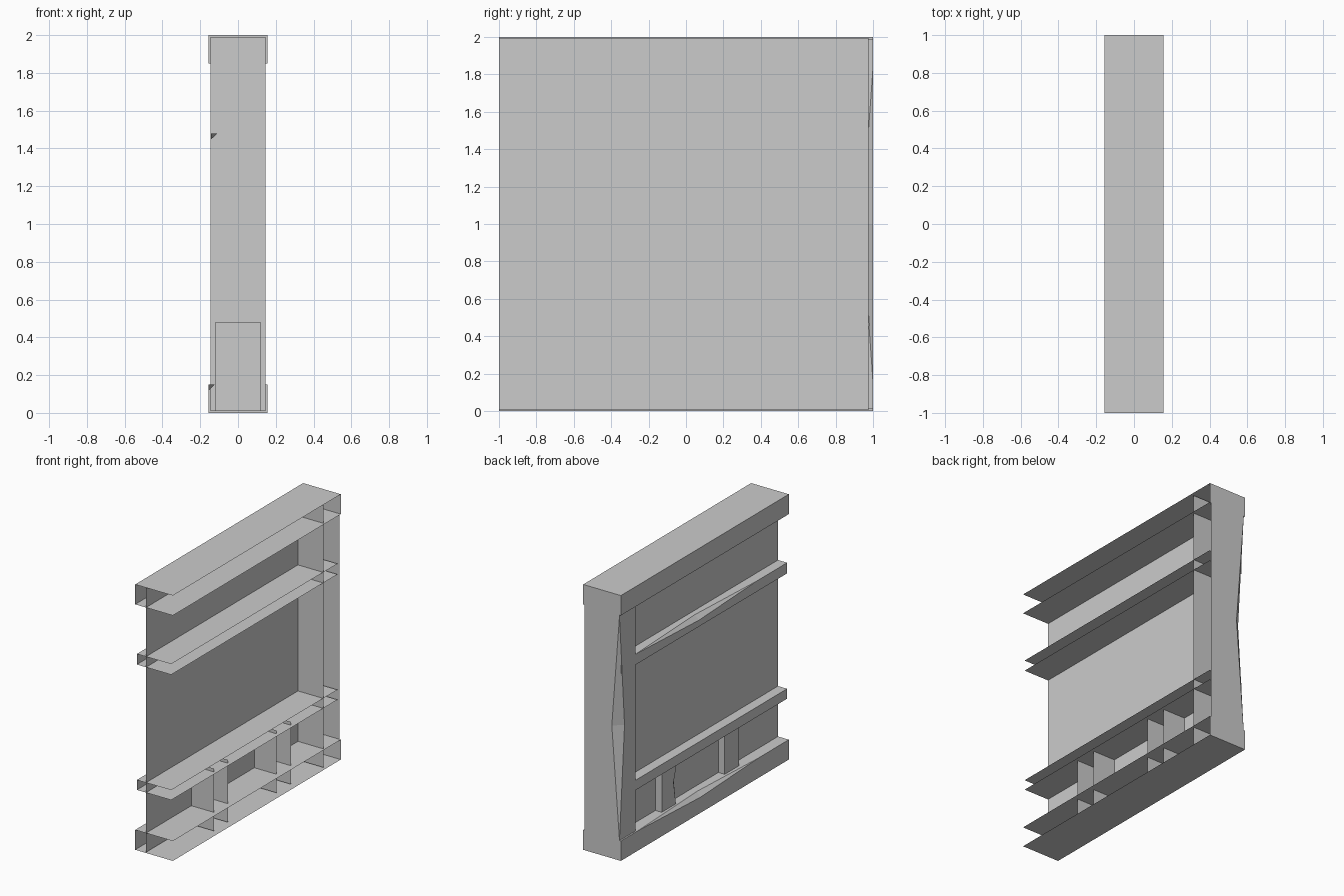
import bpy
import bmesh

cube = bpy.data.objects.get("Cube")
if cube:
    bpy.data.objects.remove(cube, do_unlink=True)

grey = bpy.data.materials.new("plain_grey")
grey.use_nodes = True
COLOUR = (0.6, 0.6, 0.6, 1)
grey.diffuse_color = COLOUR
grey.node_tree.nodes["Principled BSDF"].inputs["Base Color"].default_value = COLOUR


def finish(name, bm):
    bmesh.ops.remove_doubles(bm, verts=bm.verts, dist=0.0005)
    bmesh.ops.recalc_face_normals(bm, faces=bm.faces)
    mesh = bpy.data.meshes.new(name)
    bm.to_mesh(mesh)
    bm.free()
    mesh.materials.append(grey)
    bpy.context.collection.objects.link(bpy.data.objects.new(name, mesh))


def channel(name, axis, half, v0, v1, start, end, chip=None, depth=(0, 0), cap=False):
    """Timber with an open +x side; chip = (start, apex, end) wears the -x, v1 corner."""
    stations = [(start, 0), (end, 0)]
    if chip:
        stations[1:1] = [(chip[0], 0), (chip[1], 1), (chip[2], 0)]
    inward = 1 if v0 > v1 else -1
    bm = bmesh.new()
    rings = []
    for t, k in stations:
        profile = [(half, v0), (-half, v0),
                   (-half, v1 + inward * depth[1] * k),
                   (-half + depth[0] * k, v1), (half, v1)]
        rings.append([bm.verts.new((x, t, v) if axis == "y" else (x, v, t))
                      for x, v in profile])
    for a, b in zip(rings, rings[1:]):
        for i in range(4):
            if i == 2 and (a[2].co - a[3].co).length + (b[2].co - b[3].co).length < 0.001:
                continue
            bm.faces.new((a[i], a[i + 1], b[i + 1], b[i]))
    if cap:
        ring = rings[-1]
        bm.faces.new((ring[0], ring[1], ring[2], ring[4]))
    finish(name, bm)


# Thin infill panel
bm = bmesh.new()
bm.faces.new([bm.verts.new((-0.067, y, z))
              for y, z in ((-1, 0.005), (0.975, 0.005), (0.975, 1.995), (-1, 1.995))])
finish("wall_panel", bm)

# Horizontal timbers
worn = (-0.64, 0.05, 0.8)
nick = (0.035, 0.032)
channel("bottom_beam", "y", 0.157, 0, 0.15, -1, 1, worn, nick, cap=True)
channel("lower_rail", "y", 0.143, 0.455, 0.53, -1, 0.98)
channel("upper_rail", "y", 0.143, 1.4, 1.48, -1, 0.98, worn, nick)
channel("top_beam", "y", 0.157, 1.85, 2, -1, 1, cap=True)

# Corner post and short studs
channel("corner_post", "z", 0.1455, 0.81, 1, 0.01, 1.99, (0.15, 1, 1.84), (0.064, 0.06))
channel("back_stud", "z", 0.12, 0.46, 0.29, 0.01, 0.48, (0.13, 0.32, 0.42), (0.02, 0.03))
channel("front_stud", "z", 0.12, -0.46, -0.29, 0.01, 0.48)
